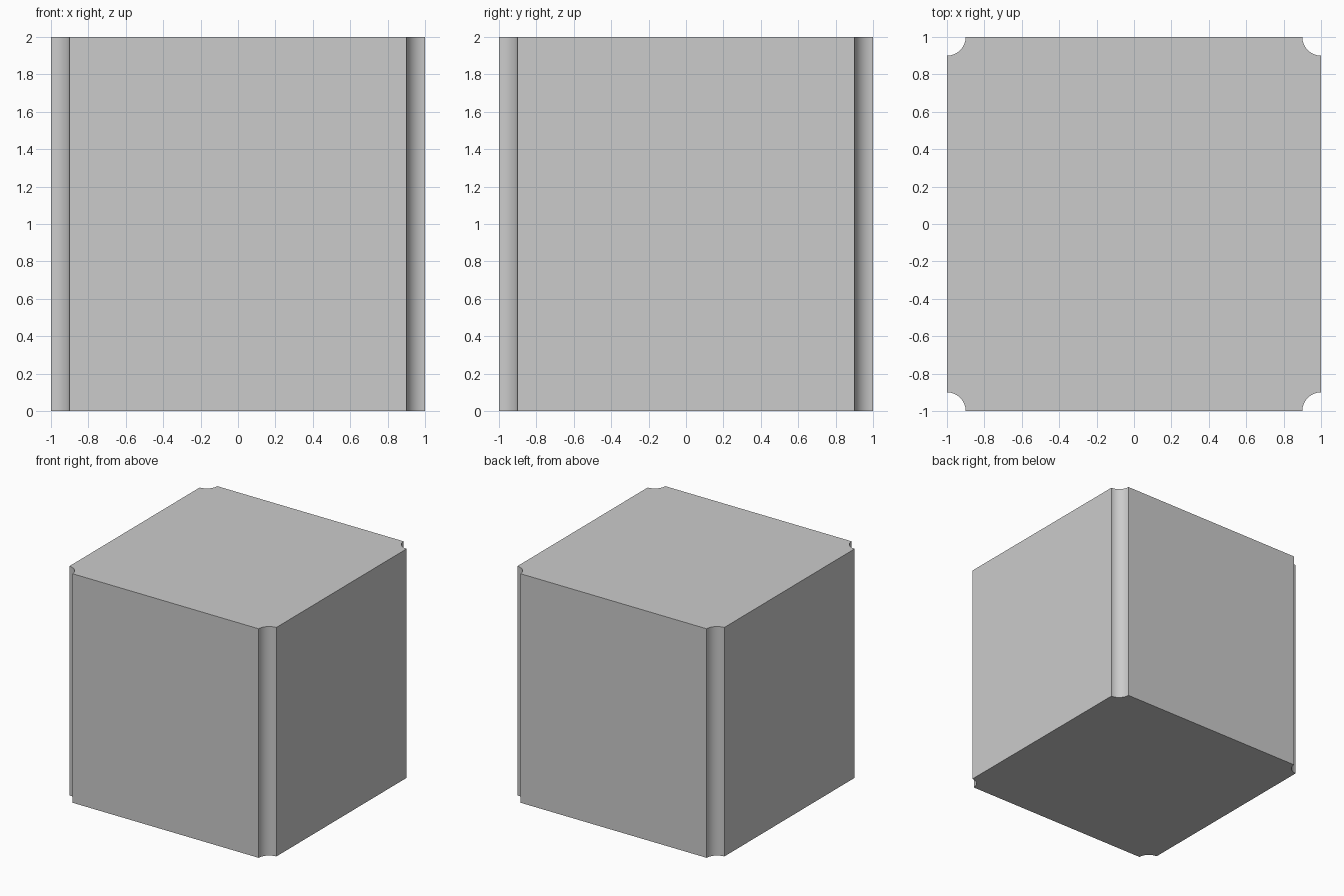
import bpy, bmesh
from math import cos, sin, pi, radians

if "Cube" in bpy.data.objects:
    bpy.data.objects.remove(bpy.data.objects["Cube"])

HALF, HEIGHT, COVE, SEGMENTS = 1.0, 2.0, 0.1, 16

# Square outline, counter-clockwise, with a concave quarter circle at each corner
outline = []
for sx, sy, start in ((1, 1, 1.5 * pi), (-1, 1, 0), (-1, -1, 0.5 * pi), (1, -1, pi)):
    for i in range(SEGMENTS + 1):
        a = start - 0.5 * pi * i / SEGMENTS
        outline.append((sx * HALF + COVE * cos(a), sy * HALF + COVE * sin(a), 0))

# Extrude the outline upwards into the block
bm = bmesh.new()
base = bm.faces.new([bm.verts.new(p) for p in outline])
top = bmesh.ops.extrude_face_region(bm, geom=[base], use_keep_orig=True)
bmesh.ops.translate(bm, vec=(0, 0, HEIGHT),
                    verts=[v for v in top["geom"] if isinstance(v, bmesh.types.BMVert)])
bmesh.ops.recalc_face_normals(bm, faces=bm.faces)

mesh = bpy.data.meshes.new("coved_block")
bm.to_mesh(mesh)
bm.free()
block = bpy.data.objects.new("coved_block", mesh)
bpy.context.collection.objects.link(block)

# Smooth coves, crisp corners
bpy.context.view_layer.objects.active = block
block.select_set(True)
bpy.ops.object.shade_smooth_by_angle(angle=radians(30))
